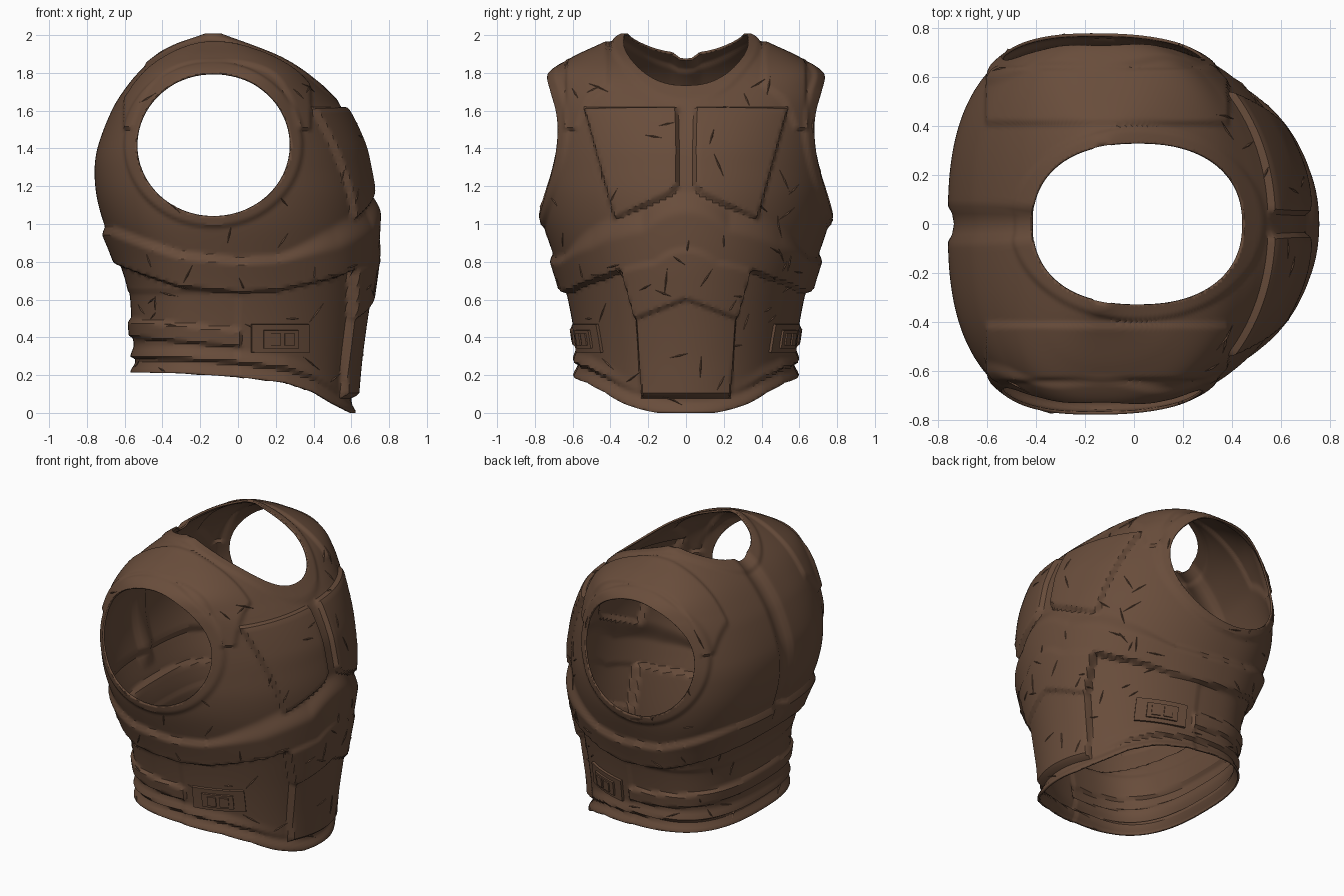
import bpy, bmesh, math, random
from mathutils import Vector
from mathutils.bvhtree import BVHTree

if "Cube" in bpy.data.objects:
    bpy.data.objects.remove(bpy.data.objects["Cube"])

random.seed(4)
CX = -0.13
brown = bpy.data.materials.new("worn_brown")
brown.diffuse_color = (0.14, 0.074, 0.044, 1)
brown.use_nodes = True
brown.node_tree.nodes["Principled BSDF"].inputs["Base Color"].default_value = brown.diffuse_color
cut_mat = bpy.data.materials.new("cut_marker")


def new_object(name, bm, mats=(brown,)):
    me = bpy.data.meshes.new(name)
    bm.to_mesh(me)
    bm.free()
    for m in mats:
        me.materials.append(m)
    ob = bpy.data.objects.new(name, me)
    bpy.context.collection.objects.link(ob)
    return ob


def lin(pts, x):
    if x <= pts[0][0]:
        return pts[0][1]
    for (a, p), (b, q) in zip(pts, pts[1:]):
        if x <= b:
            return p + (q - p) * (x - a) / (b - a)
    return pts[-1][1]


def ramp(x, a, b):
    t = min(1, max(0, (x - a) / (b - a)))
    return t * t * (3 - 2 * t)


def S(d, w=0.013):
    return ramp(d, -w, w)


def inside(px, py, poly):
    """Signed distance to a polygon, positive inside."""
    best, odd = 9, False
    for i, (x1, y1) in enumerate(poly):
        x0, y0 = poly[i - 1]
        ex, ey = x1 - x0, y1 - y0
        t = min(1, max(0, ((px - x0) * ex + (py - y0) * ey) / (ex * ex + ey * ey)))
        best = min(best, math.hypot(px - x0 - ex * t, py - y0 - ey * t))
        if (y0 > py) != (y1 > py) and px < ex * (py - y0) / ey + x0:
            odd = not odd
    return best if odd else -best


# Body sections: z, back x, front x, half width, front exponent
KEYS = [(-.05, -.55, .59, .56, 2), (.25, -.55, .615, .58, 2), (.45, -.57, .64, .605, 2),
        (.65, -.585, .67, .645, 2), (.8, -.63, .69, .69, 2), (1, -.71, .705, .755, 2),
        (1.15, -.75, .705, .78, 2), (1.3, -.76, .68, .785, 2), (1.42, -.74, .65, .785, 2),
        (1.6, -.67, .56, .775, 2.1), (1.7, -.61, .47, .76, 2.3), (1.8, -.53, .36, .71, 2.6),
        (1.88, -.44, .24, .58, 2.8), (1.95, -.33, .08, .43, 3), (2, -.2, -.06, .34, 3)]


def section(z):
    """Smooth Hermite blend between key sections."""
    i = max(j for j in range(len(KEYS) - 1) if KEYS[j][0] <= z + 1e-6)
    k0, k1, k2, k3 = (KEYS[max(0, min(len(KEYS) - 1, i + o))] for o in (-1, 0, 1, 2))
    s = k2[0] - k1[0]
    t = (z - k1[0]) / s
    out = []
    for c in range(1, 5):
        m1 = (k2[c] - k0[c]) / (k2[0] - k0[0]) * s
        m2 = (k3[c] - k1[c]) / (k3[0] - k1[0]) * s
        out.append((2*t**3 - 3*t*t + 1) * k1[c] + (t**3 - 2*t*t + t) * m1
                   + (3*t*t - 2*t**3) * k2[c] + (t**3 - t*t) * m2)
    return out


def spow(v, p):
    return math.copysign(abs(v) ** p, v)


BOTTOM = [(-.9, .22), (-.3, .21), (0, .19), (.25, .16), (.4, .11), (.5, .05), (.6, .0), (.9, .0)]
BAND = [(-.65, .8), (-.5, .74), (-.3, .67), (0, .64), (.2, .65), (.5, .72), (.67, .8), (.735, .97)]
CHEST = [(.045, 1.61), (.53, 1.61), (.37, 1.03), (.09, 1.155), (.045, 1.2)]
TABARD = [(-1, 1.2), (.45, 1.2), (.33, .78), (.255, .5), (.225, .09), (-1, .09)]


def relief(x, y, z):
    a, h = abs(y), 0
    # chevron band around the waist
    d = z - lin(BAND, x)
    front = ramp(x, .2, .6)
    h += (.03 + .02 * front) * S(d) * (1 - ramp(d, .15, .19 + .1 * front))
    # chest plates and belly plate with its own chevron
    if x > .2:
        h += .03 * S(inside(a, z, CHEST))
        h += (.04 + .02 * S(z - .61 + .42 * a)) * S(inside(a, z, TABARD)) * (1 - S(d))
    # raised edges of the arm and neck openings
    e = math.hypot((x + .13) / .41, (z - 1.42) / .38)
    if a > .35:
        h += .014 * (1 - S((e - 1) * .395 - .055))
    if z > 1.5:
        e = math.hypot((x - .015) / .435, y / .33)
        h += .01 * (1 - S((e - 1) * .38 - .07))
        # shoulder plates
        h += .014 * S(a - .41) * S(.63 - a) * S(.38 - x) * S(x + .6)
    # spine groove
    if x < -.3:
        h -= .025 * S(.05 - a, .03) * ramp(z, .85, .95)
    # belt over the back half and layered flared hem
    b = .44 - .09 * x
    h += .02 * S(b - z, .009) * S(z - b + .09, .009) * S(.01 - x)
    if x < 0:
        h -= .008 * S(.64 - z) * S(-x)
    d = z - lin(BOTTOM, x)
    h += .03 * (1 - ramp(d, 0, .06)) + .025 * S(d - .075, .008) * (1 - ramp(d, .08, .15)) * (1 - front)
    return h


# Closed body, later opened by the cutters
N = 280
zs = [-.05 + .0159 * i for i in range(110)] + [1.69 + .0062 * i for i in range(51)]
bm = bmesh.new()
rings = []
for z in zs:
    xb, xf, w, n = section(min(z, 2))
    ring = []
    for i in range(N):
        t = 2 * math.pi * i / N
        c, s = math.cos(t), math.sin(t)
        p, r = (n, xf - CX) if c > 0 else (2.6, CX - xb)
        ring.append(bm.verts.new((CX + r * spow(c, 2 / p), w * spow(s, 2 / p), z)))
    rings.append(ring)
for r0, r1 in zip(rings, rings[1:]):
    for i in range(N):
        j = (i + 1) % N
        bm.faces.new((r0[i], r0[j], r1[j], r1[i]))
bm.faces.new(rings[0][::-1])
bm.faces.new(rings[-1])
bm.normal_update()
moves = [(v, v.normal * relief(*v.co)) for v in bm.verts]
for v, m in moves:
    v.co += m
body = new_object("cuirass_shell", bm, (brown, cut_mat))


def cutter(name, pts, to3d, lo, hi):
    bm = bmesh.new()
    a, b = ([bm.verts.new(to3d(u, v, k)) for u, v in pts] for k in (lo, hi))
    n = len(pts)
    for i in range(n):
        bm.faces.new((a[i], a[(i + 1) % n], b[(i + 1) % n], b[i]))
    bm.faces.new(a[::-1])
    bm.faces.new(b)
    bmesh.ops.recalc_face_normals(bm, faces=bm.faces)
    for f in bm.faces:
        f.material_index = 1
    ob = new_object(name, bm, (brown, cut_mat))
    ob.hide_render = True
    return ob


def oval(cx, cy, a, b, p=2.0, n=96):
    ang = [2 * math.pi * (i + .37) / n for i in range(n)]
    return [(cx + a * spow(math.cos(t), 2 / p), cy + b * spow(math.sin(t), 2 / p)) for t in ang]


side = lambda u, v, k: (u, k, v)
cutters = [cutter("arm_cutter", oval(CX, 1.42, .41, .38), side, -1.1, 1.1),
           cutter("neck_cutter", oval(.015, 0, .435, .33, 2.3), lambda u, v, k: (u, v, k), 1.503, 2.4),
           cutter("hem_cutter", [(-.9, -.5)] + BOTTOM + [(.9, -.5)], side, -1.2, 1.2)]
bpy.context.view_layer.objects.active = body
for c in cutters:
    m = body.modifiers.new("cut", 'BOOLEAN')
    m.object, m.operation, m.solver = c, 'DIFFERENCE', 'EXACT'
    bpy.ops.object.modifier_apply(modifier=m.name)
    bpy.data.objects.remove(c)
bm = bmesh.new()
bm.from_mesh(body.data)
bmesh.ops.delete(bm, geom=[f for f in bm.faces if f.material_index == 1], context='FACES')
bm.to_mesh(body.data)
body.data.materials.pop(index=1)
bpy.data.materials.remove(cut_mat)
tree = BVHTree.FromBMesh(bm)
spots = [(f.calc_center_median(), f.normal.copy()) for f in bm.faces]
bm.free()
m = body.modifiers.new("thickness", 'SOLIDIFY')
m.thickness, m.offset = .012, -1


# Buckles hugging both sides
def buckle_plate(bm, sgn, x0, x1, z0, z1, out):
    us = [0] + [i / 6 for i in range(7)] + [1]
    grid = []
    for i, u in enumerate(us):
        col = []
        for j, v in enumerate((0, 0, .5, 1, 1)):
            x, z = x0 + (x1 - x0) * u, z0 + (z1 - z0) * v
            p, n, _, _ = tree.ray_cast(Vector((x, 2 * sgn, z)), Vector((0, -sgn, 0)))
            edge = i in (0, 8) or j in (0, 4)
            col.append(bm.verts.new(p + n * (-.004 if edge else out)))
        grid.append(col)
    for i in range(8):
        for j in range(4):
            bm.faces.new((grid[i][j], grid[i+1][j], grid[i+1][j+1], grid[i][j+1]))


for sgn, label in ((-1, "right"), (1, "left")):
    bm = bmesh.new()
    for x0, x1, z0, z1, out in ((.07, .37, .32, .47, .016), (.13, .31, .345, .44, .028),
                                (.165, .215, .36, .425, .036), (.235, .285, .36, .425, .036)):
        buckle_plate(bm, sgn, x0, x1, z0, z1, out)
    bmesh.ops.recalc_face_normals(bm, faces=bm.faces)
    new_object("buckle_" + label, bm)

# Battle scratches: thin slivers on the front and sides
bm = bmesh.new()
for p, n in random.sample([s for s in spots if s[0].x > -.55 and s[0].z < 1.75], 90):
    t = n.orthogonal()
    t = (t * random.uniform(-1, 1) + n.cross(t) * random.uniform(-1, 1)).normalized()
    L, b = random.uniform(.03, .075), n.cross(t) * .005
    ends = [tree.find_nearest(p + t * s)[0] for s in (L, -L)]
    a, c, l, r, top = (bm.verts.new(q) for q in (ends[0], ends[1], p + b, p - b, p + n * .006))
    for f in ((a, l, top), (l, c, top), (c, r, top), (r, a, top)):
        bm.faces.new(f)
new_object("scratches", bm)

for ob in bpy.data.objects:
    ob.select_set(ob.name != "scratches")
bpy.context.view_layer.objects.active = body
bpy.ops.object.shade_smooth_by_angle(angle=math.radians(32))
